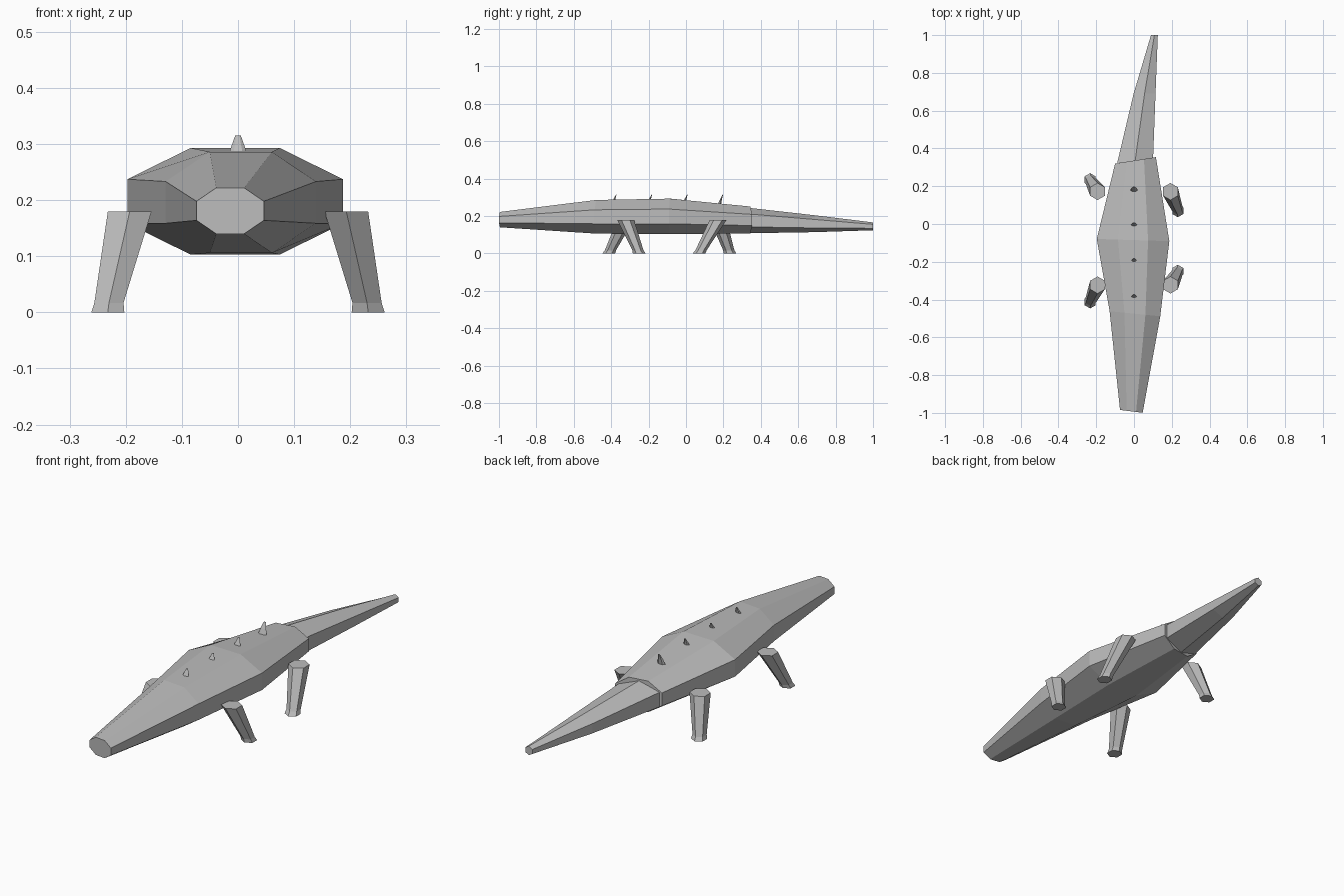
import bpy, bmesh, math

cube = bpy.data.objects.get("Cube")
if cube:
    bpy.data.objects.remove(cube, do_unlink=True)

grey = bpy.data.materials.new("plain grey")
grey.use_nodes = True
color = (0.5, 0.5, 0.5, 1)
grey.diffuse_color = color
grey.node_tree.nodes["Principled BSDF"].inputs["Base Color"].default_value = color


def ring(cx, cy, cz, rx, ry, sides, turn, slope=0, upright=True):
    """Polygon ring, either standing across the body or lying level."""
    pts = []
    for k in range(sides):
        a = turn + math.tau * k / sides
        dx, d = rx * math.cos(a), ry * math.sin(a)
        if upright:
            pts.append((cx + dx, cy + slope * dx, cz + d))
        else:
            pts.append((cx + dx, cy + d, cz))
    return pts


def loft(name, rings):
    """Skin a row of rings and cap both ends, flat shaded."""
    bm = bmesh.new()
    rows = [[bm.verts.new(p) for p in r] for r in rings]
    n = len(rows[0])
    for a, b in zip(rows, rows[1:]):
        for i in range(n):
            j = (i + 1) % n
            bm.faces.new((a[i], a[j], b[j], b[i]))
    bm.faces.new(rows[0])
    bm.faces.new(rows[-1])
    bmesh.ops.recalc_face_normals(bm, faces=bm.faces)
    mesh = bpy.data.meshes.new(name)
    bm.to_mesh(mesh)
    bm.free()
    mesh.materials.append(grey)
    obj = bpy.data.objects.new(name, mesh)
    bpy.context.collection.objects.link(obj)
    return obj


# Body: eight-sided, from the blunt snout to the hips
# (centre x, y, z, half width, half height, sideways slope)
oct_r = 1 / math.cos(math.pi / 8)
body = [
    (-0.014, -0.992, 0.181, 0.060, 0.041, -0.125),
    (0.005, -0.475, 0.196, 0.134, 0.090, -0.10),
    (-0.005, -0.085, 0.198, 0.192, 0.095, -0.03),
    (0.008, 0.337, 0.179, 0.108, 0.072, 0.157),
]
loft("body", [ring(x, y, z, w * oct_r, h * oct_r, 8, math.pi / 8, s)
              for x, y, z, w, h, s in body])

# Tail: six-sided with a ridge on top, bending to the left
hex_r = 1 / math.cos(math.pi / 6)
tail = [
    (0.006, 0.335, 0.176, 0.095, 0.068, 0.13),
    (0.056, 0.69, 0.159, 0.058, 0.045, 0),
    (0.108, 1.0, 0.145, 0.018, 0.021, 0),
]
loft("tail", [ring(x, y, z, w * hex_r, h, 6, math.pi / 6, s)
              for x, y, z, w, h, s in tail])

# Legs: tapered hexagons in a walking stance with flared feet
legs = {
    "front_right_leg": (-1, -0.323, -0.413),
    "front_left_leg": (1, -0.323, -0.25),
    "back_right_leg": (-1, 0.172, 0.235),
    "back_left_leg": (1, 0.172, 0.07),
}
for name, (side, top_y, foot_y) in legs.items():
    ankle_y = foot_y + 0.1 * (top_y - foot_y)
    rows = [(0.193, top_y, 0.18, 0.045),
            (0.230, ankle_y, 0.017, 0.030),
            (0.232, foot_y, 0.0, 0.034)]
    loft(name, [ring(side * x, y, z, r, r, 6, math.pi / 6, upright=False)
                for x, y, z, r in rows])

# Back spikes: small blunt thorns leaning to the rear
for i in range(4):
    y = -0.38 + 0.19 * i
    loft(f"back_spike_{i + 1}", [
        ring(0, y - 0.012, 0.260, 0.022, 0.010, 6, 0, upright=False),
        ring(0, y - 0.003, 0.290, 0.014, 0.006, 6, 0, upright=False),
        ring(0, y + 0.007, 0.315, 0.005, 0.002, 6, 0, upright=False)])
